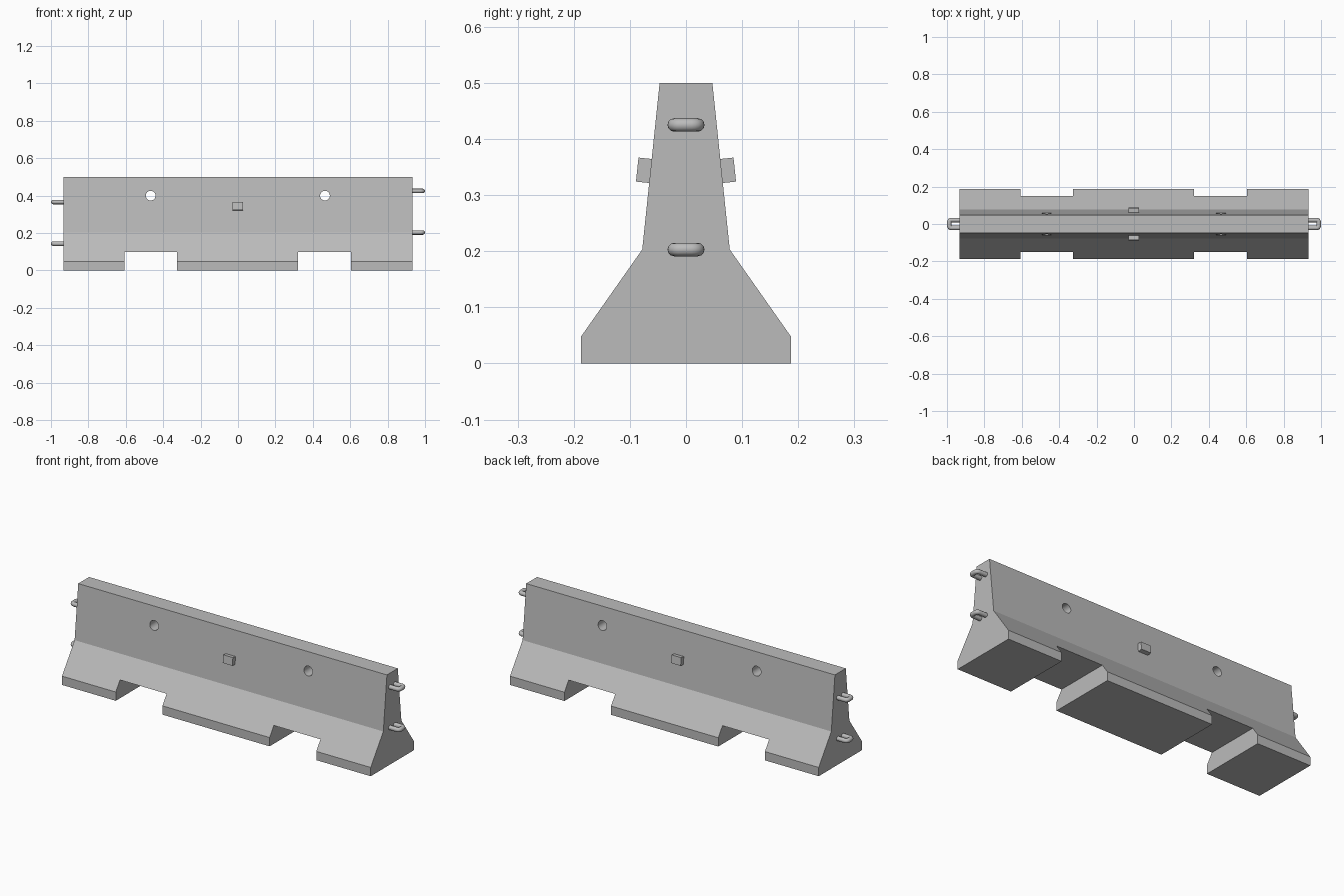
import bpy, bmesh, math
from mathutils import Matrix

if "Cube" in bpy.data.objects:
    bpy.data.objects.remove(bpy.data.objects["Cube"])

concrete = bpy.data.materials.new("concrete grey")
concrete.diffuse_color = (0.5, 0.5, 0.5, 1)
concrete.use_nodes = True
concrete.node_tree.nodes["Principled BSDF"].inputs["Base Color"].default_value = concrete.diffuse_color
HALF = 0.933


def finish(name, bm):
    bmesh.ops.recalc_face_normals(bm, faces=bm.faces)
    me = bpy.data.meshes.new(name)
    bm.to_mesh(me)
    bm.free()
    me.materials.append(concrete)
    ob = bpy.data.objects.new(name, me)
    bpy.context.collection.objects.link(ob)
    return ob


def box(name, center, size, tilt=0):
    bm = bmesh.new()
    m = Matrix.Translation(center) @ Matrix.Rotation(tilt, 4, 'X') @ Matrix.Diagonal((*size, 1))
    bmesh.ops.create_cube(bm, size=1, matrix=m)
    return finish(name, bm)


def select(ob):
    bpy.ops.object.select_all(action='DESELECT')
    ob.select_set(True)
    bpy.context.view_layer.objects.active = ob


def cut(target, cutter):
    mod = target.modifiers.new("cut", 'BOOLEAN')
    mod.operation, mod.solver, mod.object = 'DIFFERENCE', 'EXACT', cutter
    select(target)
    bpy.ops.object.modifier_apply(modifier=mod.name)
    bpy.data.objects.remove(cutter)


# Barrier body: mirrored side profile extruded along its length
side = [(0.187, 0), (0.187, 0.048), (0.078, 0.203), (0.047, 0.5)]
profile = side + [(-y, z) for y, z in reversed(side)]
bm = bmesh.new()
face = bm.faces.new([bm.verts.new((-HALF, y, z)) for y, z in profile])
ext = bmesh.ops.extrude_face_region(bm, geom=[face])
bmesh.ops.translate(bm, vec=(2 * HALF, 0, 0),
                    verts=[v for v in ext["geom"] if isinstance(v, bmesh.types.BMVert)])
body = finish("barrier_body", bm)

# Forklift notches through the foot and round lifting holes through the wall
for x0, x1 in ((-0.608, -0.326), (0.322, 0.604)):
    cut(body, box("notch_cutter", ((x0 + x1) / 2, 0, 0), (x1 - x0, 1, 0.2)))
for x in (-0.467, 0.465):
    bm = bmesh.new()
    m = Matrix.Translation((x, 0, 0.4)) @ Matrix.Rotation(math.pi / 2, 4, 'X')
    bmesh.ops.create_cone(bm, cap_ends=True, segments=32, radius1=0.026, radius2=0.026,
                          depth=1, matrix=m)
    cut(body, finish("hole_cutter", bm))
select(body)
bpy.ops.object.shade_smooth_by_angle(angle=math.radians(25))

# Tilted reflector blocks on both faces
tilt = math.atan2(0.031, 0.297)
for s, name in ((-1, "front_reflector"), (1, "back_reflector")):
    box(name, (-0.001, s * 0.073, 0.344), (0.058, 0.028, 0.043), s * tilt)


# U-shaped steel connecting loops at the ends
def loop(name, s, z):
    tip, hw, r = 0.988, 0.021, 0.012
    pts = [(0.92, -hw)]
    for cy, start in ((-hw + r, -90), (hw - r, 0)):
        for i in range(6):
            a = math.radians(start + 18 * i)
            pts.append((tip - r + r * math.cos(a), cy + r * math.sin(a)))
    pts.append((0.92, hw))
    cu = bpy.data.curves.new(name, 'CURVE')
    cu.dimensions = '3D'
    cu.bevel_depth, cu.bevel_resolution, cu.use_fill_caps = 0.012, 4, True
    sp = cu.splines.new('POLY')
    sp.points.add(len(pts) - 1)
    for p, (x, y) in zip(sp.points, pts):
        p.co = (s * x, s * y, z, 1)
    cu.materials.append(concrete)
    ob = bpy.data.objects.new(name, cu)
    bpy.context.collection.objects.link(ob)
    select(ob)
    bpy.ops.object.convert(target='MESH')
    bpy.ops.object.shade_smooth_by_angle(angle=math.radians(40))


for s, end, heights in ((1, "right", (0.203, 0.425)), (-1, "left", (0.143, 0.366))):
    for z, level in zip(heights, ("lower", "upper")):
        loop(f"{end}_{level}_loop", s, z)
